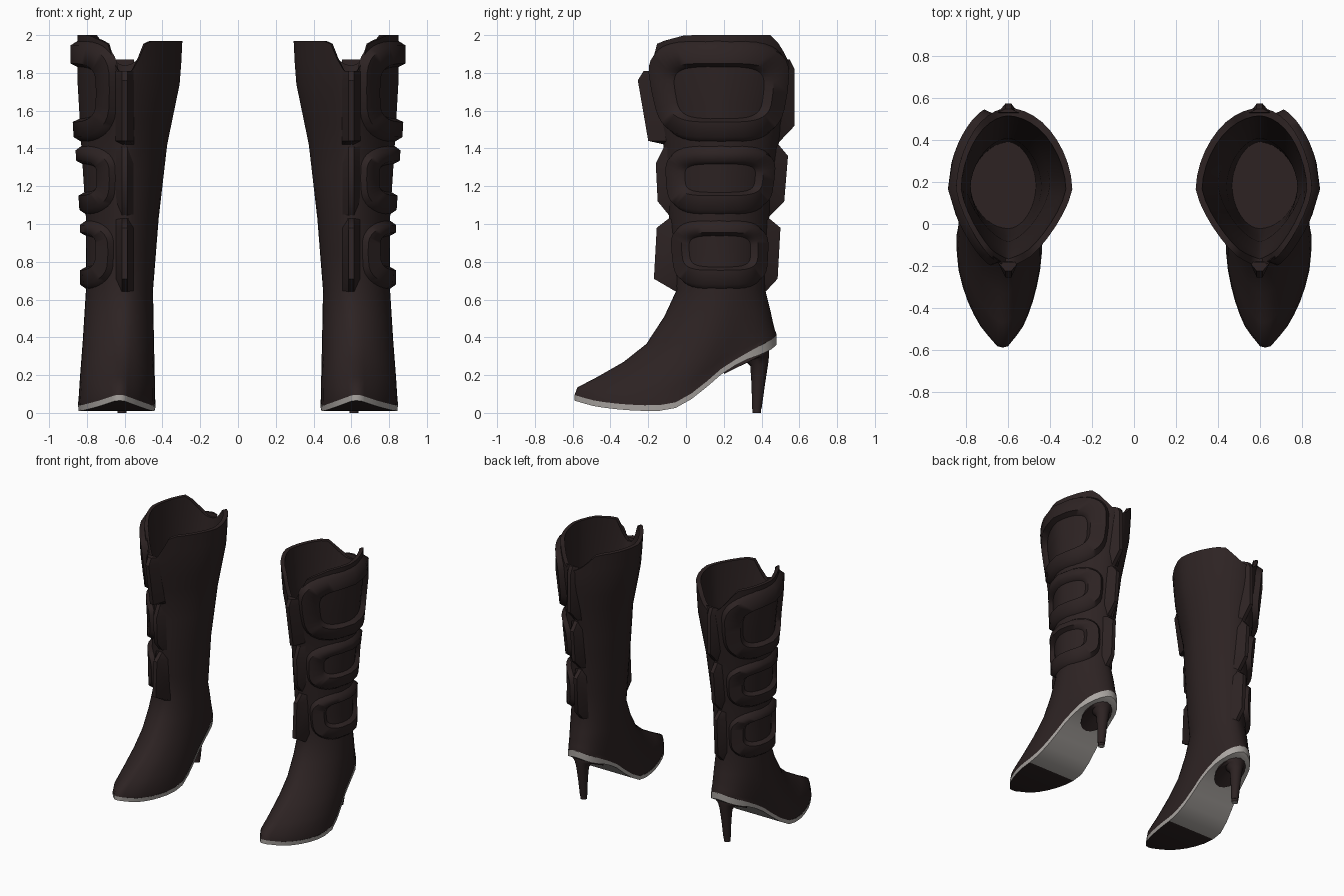
import bpy, bmesh, math

if "Cube" in bpy.data.objects:
    bpy.data.objects.remove(bpy.data.objects["Cube"])

M = 40  # points around each boot section


def material(name, rgb):
    m = bpy.data.materials.new(name)
    m.diffuse_color = (*rgb, 1)
    m.use_nodes = True
    m.node_tree.nodes["Principled BSDF"].inputs["Base Color"].default_value = m.diffuse_color
    return m


LEATHER = material("dark brown leather", (0.026, 0.0165, 0.0165))
GREY = material("light grey sole", (0.40, 0.375, 0.355))


def lerp(a, b, t):
    return a + (b - a) * t


def table(rows, v):
    """Linear lookup in rows of (key, values...)."""
    if v <= rows[0][0]:
        return rows[0][1:]
    for a, b in zip(rows, rows[1:]):
        if v <= b[0]:
            t = (v - a[0]) / (b[0] - a[0])
            return tuple(lerp(p, q, t) for p, q in zip(a[1:], b[1:]))
    return rows[-1][1:]


def loft(name, rings, mats, caps=(False, False), closed=False, paint=None, angle=40):
    """Skin a stack of rings, then mirror it to make the pair."""
    bm = bmesh.new()
    vs = [[bm.verts.new(p) for p in r] for r in rings]
    n = len(rings[0])
    pairs = list(zip(vs, vs[1:])) + ([(vs[-1], vs[0])] if closed else [])
    for a, b in pairs:
        for i in range(n):
            j = (i + 1) % n
            bm.faces.new((a[i], a[j], b[j], b[i]))
    for ring, cap in ((vs[0], caps[0]), (vs[-1], caps[1])):
        if cap == "strips":  # quads straight across the ring
            h = n // 2
            bm.faces.new((ring[0], ring[1], ring[n - 1]))
            bm.faces.new((ring[h], ring[h + 1], ring[h - 1]))
            for i in range(1, h - 1):
                bm.faces.new((ring[i], ring[i + 1], ring[n - i - 1], ring[n - i]))
        elif cap:
            bm.faces.new(ring)
    bmesh.ops.recalc_face_normals(bm, faces=bm.faces)
    if paint:
        bm.normal_update()
        for f in bm.faces:
            f.material_index = paint(f)
    me = bpy.data.meshes.new(name)
    bm.to_mesh(me)
    bm.free()
    for m in mats:
        me.materials.append(m)
    ob = bpy.data.objects.new(name, me)
    bpy.context.collection.objects.link(ob)
    bpy.ops.object.select_all(action='DESELECT')
    ob.select_set(True)
    bpy.context.view_layer.objects.active = ob
    bpy.ops.object.shade_smooth_by_angle(angle=math.radians(angle))
    ob.modifiers.new("pair", 'MIRROR').use_mirror_merge = False
    return ob


# Shaft: z, front y, back y, inner x, outer x, front roundness
SHAFT = [(0.65, -0.05, 0.42, 0.45, 0.805, 1.9), (1.03, -0.09, 0.44, 0.42, 0.805, 1.7),
         (1.42, -0.12, 0.49, 0.375, 0.83, 1.5), (1.76, -0.20, 0.55, 0.305, 0.85, 1.4),
         (2.0, -0.235, 0.565, 0.293, 0.85, 1.35)]
RIM = [(-0.22, 1.79), (-0.19, 1.86), (-0.15, 1.96), (0.0, 2.0), (0.46, 2.0), (0.52, 1.91), (0.56, 1.84)]
CX = 0.6


def half_width(u, n_front):
    n = n_front if u < 0 else 1.8
    return max(0, 1 - abs(u) ** n) ** (1 / n)


def shaft_point(u, z, outer, shrink=1.0):
    f, b, xi, xo, n = table(SHAFT, z)
    w = half_width(u, n) * shrink
    x = CX + w * (xo - CX) if outer else CX - w * (CX - xi)
    return x, (f + b) / 2 + u * shrink * (b - f) / 2, z


def around():
    for i in range(M):
        th = 2 * math.pi * i / M
        yield -math.cos(th), math.sin(th) >= 0


def rim_z(u, outer):
    z = table(RIM, shaft_point(u, 1.95, outer)[1])[0]
    return z if outer else min(z, 1.97)


# Sole outline: y, underside z, half width, centre x
SOLE = [(-0.59, 0.065, 0.02, 0.627), (-0.5, 0.038, 0.095, 0.63), (-0.4, 0.022, 0.145, 0.637),
        (-0.25, 0.01, 0.19, 0.643), (-0.08, 0.012, 0.207, 0.643), (0.05, 0.085, 0.19, 0.636),
        (0.2, 0.215, 0.165, 0.625), (0.3, 0.275, 0.15, 0.62), (0.4, 0.31, 0.12, 0.615),
        (0.45, 0.335, 0.08, 0.61), (0.48, 0.36, 0.02, 0.61)]


def sole_ring(lift, grow=1.0):
    out = []
    for u, outer in around():
        y = -0.055 + u * 0.535
        z, w, cx = table(SOLE, y)
        top = z + (0.03 if y < 0.3 else 0.03 + min(0.02, (y - 0.3) * 0.2))
        side = 0 if abs(u) > 0.9999 else (1 if outer else -1)
        out.append((cx + side * w * grow, y, lerp(z, top, lift)))
    return out


# Foot: blend, instep y z, heel y z
FOOT = [(0.92, -0.575, 0.135, 0.48, 0.405), (0.8, -0.47, 0.19, 0.478, 0.42), (0.6, -0.33, 0.27, 0.47, 0.44),
        (0.4, -0.21, 0.365, 0.46, 0.48), (0.2, -0.115, 0.51, 0.445, 0.55)]
edge = sole_ring(1)
boot = [edge]
for t, fy, fz, by, bz in FOOT:
    ring = []
    for i, (u, outer) in enumerate(around()):
        k = (u + 1) / 2
        base = shaft_point(u, 0.65, outer)
        sag = edge[i][2] - lerp(edge[0][2], edge[M // 2][2], k)
        ring.append((lerp(base[0], edge[i][0], t), lerp(fy, by, k), lerp(fz, bz, k) + sag * t * t))
    boot.append(ring)
for z in [0.65, 0.84, 1.03, 1.16, 1.29, 1.42, 1.53, 1.64, 1.74]:
    boot.append([shaft_point(u, z, o) for u, o in around()])
for s in (0.5, 1):
    boot.append([shaft_point(u, lerp(1.74, rim_z(u, o), s), o) for u, o in around()])
# Lining goes back down inside the shaft
boot.append([shaft_point(u, rim_z(u, o), o, 0.9) for u, o in around()])
for z in (1.7, 1.42, 1.03, 0.65):
    boot.append([shaft_point(u, z, o, 0.88) for u, o in around()])
loft("boot_upper", boot, [LEATHER], caps=(False, True), angle=50)

# Sole with a dark tread under the forefoot
loft("sole", [sole_ring(1, 1.01), sole_ring(0, 1.0)], [GREY, LEATHER], caps=(False, "strips"),
     paint=lambda f: int(f.normal.z < -0.5 and f.calc_center_median().y < -0.1))


# Heel: front y z, back y z, half width
def heel_ring(fy, fz, by, bz, w):
    return [(0.615 + w * math.sin(a), lerp(fy, by, (1 - math.cos(a)) / 2), lerp(fz, bz, (1 - math.cos(a)) / 2))
            for a in (2 * math.pi * i / 16 for i in range(16))]


HEEL = [(0.35, 0.02, 0.4, 0.02, 0.026), (0.347, 0.15, 0.418, 0.15, 0.034), (0.34, 0.25, 0.435, 0.26, 0.045),
        (0.31, 0.275, 0.44, 0.305, 0.065), (0.2, 0.205, 0.44, 0.325, 0.105), (0.2, 0.23, 0.44, 0.34, 0.1)]
loft("heel", [heel_ring(*h) for h in HEEL], [LEATHER], caps=(True, True))
loft("heel_tip", [heel_ring(0.352, z, 0.398, z, 0.024) for z in (0, 0.025)], [GREY, LEATHER], caps=(True, True),
     paint=lambda f: int(abs(f.normal.z) < 0.5))


# Raised padded frames on the outer side
def frame_loop(z0, z1, u0, u1, off):
    ring = []
    for i in range(40):
        a = 2 * math.pi * i / 40
        c, s = math.cos(a), math.sin(a)
        cu = math.copysign(abs(c) ** 0.5, c)
        cz = math.copysign(abs(s) ** 0.5, s)
        u, z = (u0 + u1) / 2 + cu * (u1 - u0) / 2, (z0 + z1) / 2 + cz * (z1 - z0) / 2
        p, a1, a2 = (shaft_point(v, z, True) for v in (u, u - 0.02, u + 0.02))
        dx, dy = a2[0] - a1[0], a2[1] - a1[1]
        d = math.hypot(dx, dy)
        ring.append((p[0] + off * dy / d, p[1] - off * dx / d, z))
    return ring


# name, outer z range, inner panel z range, rim height
FRAMES = [("top", 1.43, 1.975, 1.56, 1.83, 0.038), ("middle", 1.045, 1.42, 1.17, 1.315, 0.032),
          ("lower", 0.65, 1.025, 0.775, 0.935, 0.032)]
for label, z0, z1, p0, p1, h in FRAMES:
    loft(label + "_padded_frame", [
        frame_loop(z0, z1, -0.95, 0.95, -0.01),
        frame_loop(z0 + 0.03, z1 - 0.03, -0.91, 0.91, h),
        frame_loop(p0 - 0.02, p1 + 0.02, -0.72, 0.72, h),
        frame_loop(p0, p1, -0.64, 0.64, -0.004)], [LEATHER], closed=True, angle=60)

# Seam flanges at front and back: (z, y) of the outer edge
FLANGES = [("front", 1, [(1.42, -0.11), (1.44, -0.2), (1.76, -0.255), (1.81, -0.225)]),
           ("front", 1, [(1.04, -0.085), (1.12, -0.15), (1.32, -0.16), (1.42, -0.11)]),
           ("front", 1, [(0.64, -0.05), (0.71, -0.17), (0.98, -0.155), (1.03, -0.09)]),
           ("back", -1, [(1.42, 0.48), (1.52, 0.575), (1.82, 0.575), (1.87, 0.55)]),
           ("back", -1, [(1.04, 0.44), (1.12, 0.52), (1.36, 0.54), (1.42, 0.49)]),
           ("back", -1, [(0.64, 0.42), (0.71, 0.485), (0.98, 0.5), (1.03, 0.44)])]
for label, d, pts in FLANGES:
    rings = []
    for z, y in pts:
        f, b = table(SHAFT, z)[:2]
        root = (f if d > 0 else b) + d * 0.025
        rings.append([(CX - 0.05, root, z), (CX - 0.014, y, z), (CX + 0.014, y, z), (CX + 0.05, root, z)])
    loft(label + "_seam_flange", rings, [LEATHER], caps=(True, True))
